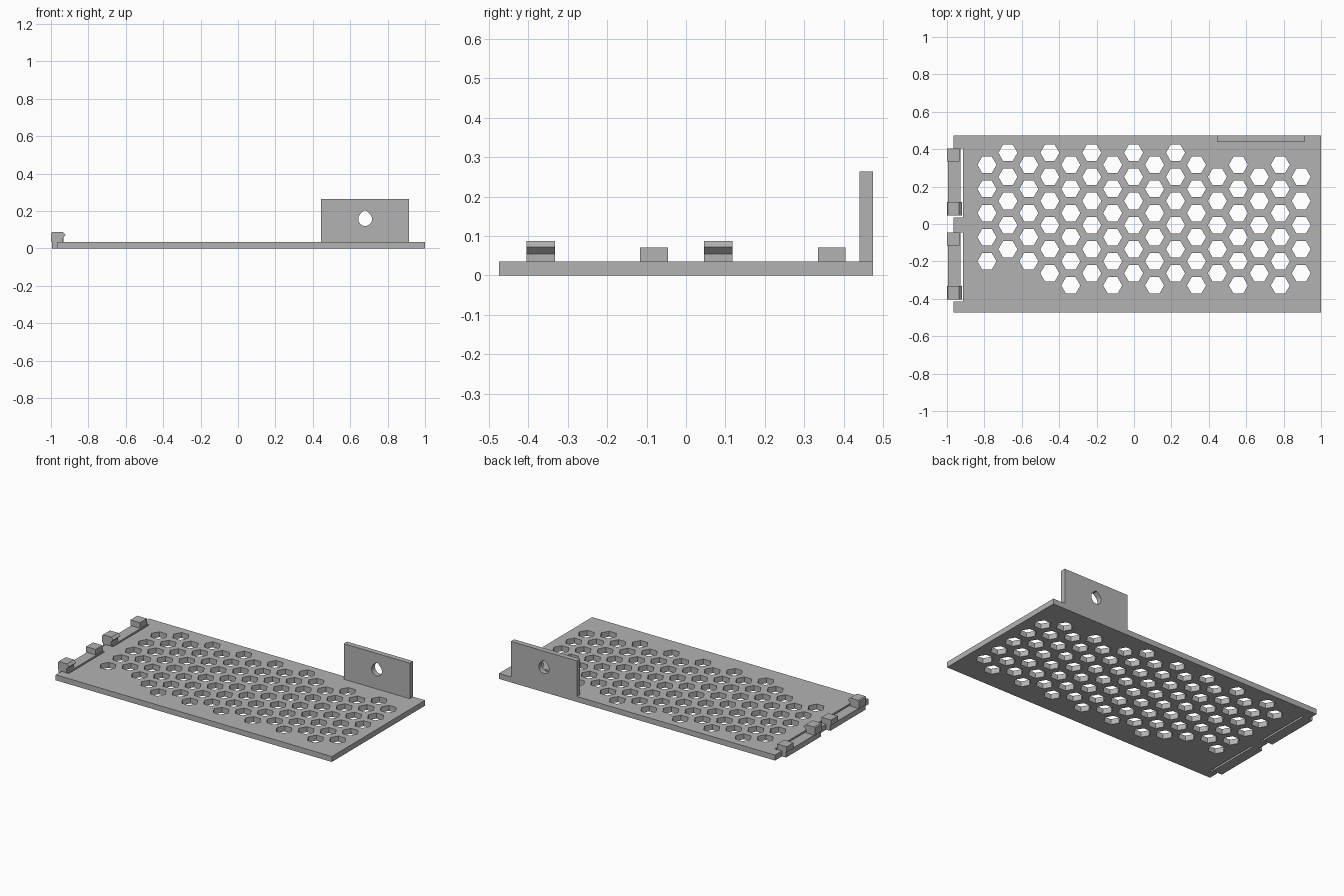
import bpy, bmesh, math
from mathutils import Vector

cube = bpy.data.objects.get("Cube")
if cube:
    bpy.data.objects.remove(cube)

grey = bpy.data.materials.new("plain grey")
grey.use_nodes = True
COLOUR = (0.45, 0.45, 0.45, 1)
grey.diffuse_color = COLOUR
grey.node_tree.nodes["Principled BSDF"].inputs["Base Color"].default_value = COLOUR

THICK = 0.035   # plate thickness
DEPTH = 0.474   # half the plate's depth
EDGE = -0.966   # left edge of the plate


def prism(name, loops, to_start, offset):
    """Extrude one or more closed 2D outlines along an offset."""
    bm = bmesh.new()
    for loop in loops:
        face = bm.faces.new([bm.verts.new(to_start(u, v)) for u, v in loop])
        new = bmesh.ops.extrude_face_region(bm, geom=[face])["geom"]
        verts = [g for g in new if isinstance(g, bmesh.types.BMVert)]
        bmesh.ops.translate(bm, verts=verts, vec=offset)
    bmesh.ops.recalc_face_normals(bm, faces=bm.faces)
    mesh = bpy.data.meshes.new(name)
    bm.to_mesh(mesh)
    bm.free()
    mesh.materials.append(grey)
    obj = bpy.data.objects.new(name, mesh)
    bpy.context.collection.objects.link(obj)
    return obj


def flat(name, loops, low, high):
    return prism(name, loops, lambda x, y: (x, y, low), Vector((0, 0, high - low)))


def upright(name, loops, front, back):
    return prism(name, loops, lambda x, z: (x, front, z), Vector((0, back - front, 0)))


def rect(x0, x1, y0, y1):
    return [(x0, y0), (x1, y0), (x1, y1), (x0, y1)]


def cut(target, cutter):
    cutter.hide_render = True
    mod = target.modifiers.new("holes", "BOOLEAN")
    mod.object = cutter
    mod.operation = "DIFFERENCE"
    mod.solver = "EXACT"
    bpy.context.view_layer.objects.active = target
    bpy.ops.object.modifier_apply(modifier=mod.name)
    bpy.data.objects.remove(cutter)


# Base plate, with two springy arms freed by slots in the left edge
ARM_SHIFTS = (0, -0.45)
outline = [(1, -DEPTH), (1, DEPTH), (EDGE, DEPTH)]
for s in ARM_SHIFTS:
    root, tip, slot = 0.404 + s, 0.046 + s, 0.036 + s
    outline += [(EDGE, root), (-0.995, root), (-0.995, tip), (-0.928, tip),
                (-0.928, root), (-0.915, root), (-0.915, slot), (EDGE, slot)]
outline.append((EDGE, -DEPTH))
plate = flat("base_plate", [outline], 0, THICK)

# Honeycomb vents: staggered columns, trimmed at the back and front corners
hexes = []
for col in range(16):
    odd = col % 2
    first = 1 if odd and col > 9 else 0
    last = 5 if col < 3 else 6
    for row in range(first, last):
        cx = -0.786 + 0.112 * col
        cy = (0.381 if odd else 0.3165) - 0.129 * row
        hexes.append([(cx + 0.051 * math.cos(k * math.pi / 3),
                       cy + 0.051 * math.sin(k * math.pi / 3)) for k in range(6)])
cut(plate, flat("vent_cutter", hexes, -0.05, 0.1))

# Mounting tab at the back, with a teardrop screw hole
tab = upright("mounting_tab", [rect(0.445, 0.915, THICK, 0.264)], 0.44, DEPTH)
drop = [(0.68 + 0.037 * math.cos(math.radians(a)), 0.157 + 0.037 * math.sin(math.radians(a)))
        for a in range(135, 406, 15)]
drop += [(0.686, 0.203), (0.674, 0.203)]
cut(tab, upright("screw_cutter", [drop], 0.4, 0.5))

# A stop block at the root of each arm and a snap hook at its free end
hook = [(-1, THICK), (-0.937, THICK), (-0.937, 0.055), (-0.92, 0.072),
        (-0.935, 0.087), (-0.994, 0.087), (-1, 0.081)]
for side, s in zip(("back", "front"), ARM_SHIFTS):
    flat(side + "_stop_block", [rect(-1, -0.932, 0.334 + s, 0.404 + s)], THICK, 0.071)
    upright(side + "_snap_hook", [hook], 0.046 + s, 0.118 + s)
